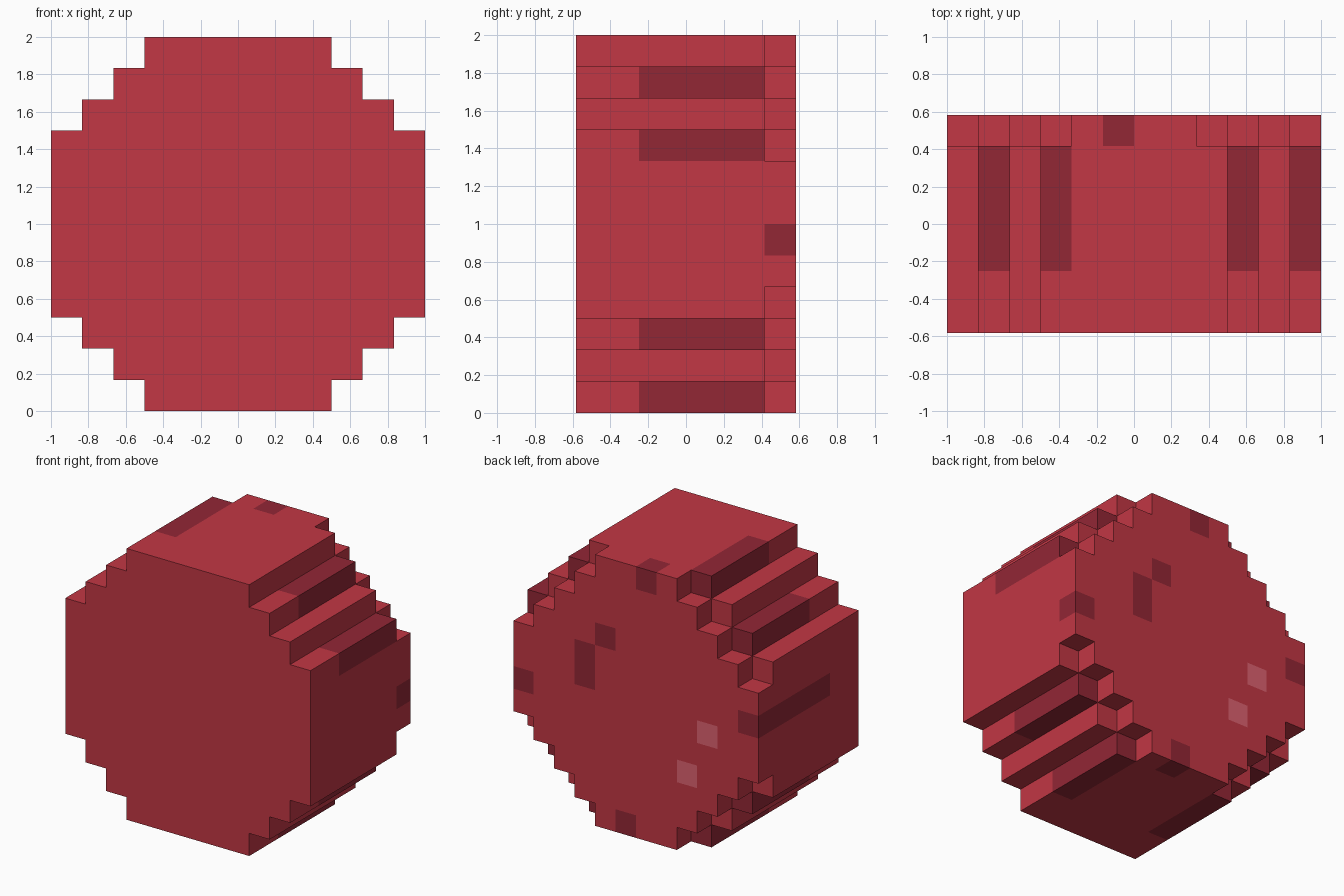
import bpy, bmesh
from mathutils import Vector

if "Cube" in bpy.data.objects:
    bpy.data.objects.remove(bpy.data.objects["Cube"])

U = 1 / 6  # one block of the 12 x 7 x 12 block grid


def material(name, rgb):
    m = bpy.data.materials.new(name)
    m.diffuse_color = (*rgb, 1)
    m.use_nodes = True
    m.node_tree.nodes["Principled BSDF"].inputs["Base Color"].default_value = m.diffuse_color
    return m


MATS = [material("red", (0.54, 0.038, 0.058)),
        material("dark_red", (0.29, 0.02, 0.036)),
        material("pale_red", (0.72, 0.12, 0.16))]


def disc(half_widths, y0, y1):
    """Stepped disc: half widths from the bottom row to the middle, mirrored upward."""
    rows = half_widths + half_widths[::-1]
    return {(x, y, z) for z, w in enumerate(rows)
            for x in range(-w, w) for y in range(y0, y1)}


def build(name, cells, solid, colours):
    """Skin the cells, skipping faces that touch any other solid cell."""
    bm = bmesh.new()
    for c in cells:
        for axis in range(3):
            for side in (0, 1):
                n = list(c)
                n[axis] += 2 * side - 1
                if tuple(n) in solid:
                    continue
                a, b = (axis + 1) % 3, (axis + 2) % 3
                verts = []
                for da, db in ((0, 0), (1, 0), (1, 1), (0, 1)):
                    p = Vector(c)
                    p[axis] += side
                    p[a] += da
                    p[b] += db
                    p.y -= 3.5
                    verts.append(bm.verts.new(p * U))
                if not side:
                    verts.reverse()
                bm.faces.new(verts).material_index = colours.get(c, 0)
    bmesh.ops.remove_doubles(bm, verts=bm.verts, dist=0.001)
    # merge flat areas of one colour
    bmesh.ops.dissolve_limit(bm, angle_limit=0.01, verts=bm.verts,
                             edges=bm.edges, delimit={'MATERIAL'})
    me = bpy.data.meshes.new(name)
    bm.to_mesh(me)
    bm.free()
    for m in MATS:
        me.materials.append(m)
    ob = bpy.data.objects.new(name, me)
    bpy.context.collection.objects.link(ob)


body = disc([3, 4, 5, 6, 6, 6], 0, 6)
back = disc([2, 3, 4, 5, 6, 6], 6, 7)
solid = body | back

# dark strips along the rim of the body, as (column, row)
strips = [(3, 10), (5, 8), (-3, 11), (-5, 9), (-6, 6), (4, 2), (2, 0), (-3, 0), (-5, 2)]
colours = {(x, y, z): 1 for x, z in strips for y in range(2, 6)}

# dark rim marks, dark spots and pale spots on the back
for x, z in [(-1, 11), (5, 5), (0, 0), (-6, 6), (1, 8), (2, 7), (2, 6)]:
    colours[(x, 6, z)] = 1
for x, z in [(-4, 5), (-3, 3)]:
    colours[(x, 6, z)] = 2

build("body", body, solid, colours)
build("back_plate", back, solid, colours)
